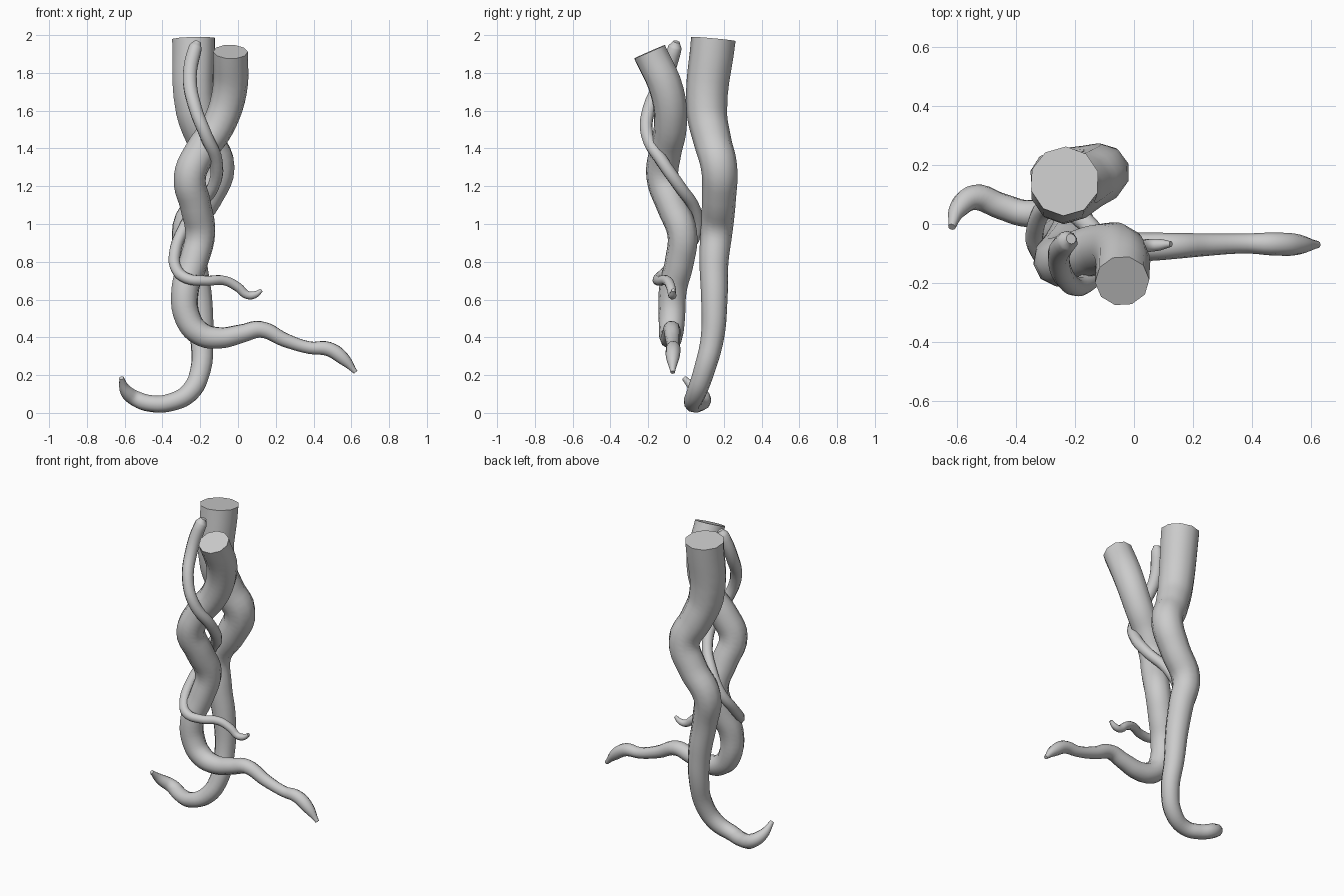
import bpy, math

def tendril(name, pts):
    """Sweep a tapered round tube along points given as (x, y, z, radius)."""
    cu = bpy.data.curves.new(name, 'CURVE')
    cu.dimensions = '3D'
    cu.bevel_depth = 1.0
    cu.bevel_resolution = 3
    cu.resolution_u = 5
    cu.use_fill_caps = True
    cu.twist_mode = 'MINIMUM'
    sp = cu.splines.new('BEZIER')
    sp.radius_interpolation = 'CARDINAL'
    sp.bezier_points.add(len(pts) - 1)
    for bp, (x, y, z, r) in zip(sp.bezier_points, pts):
        bp.co = (x, y, z)
        bp.radius = r
        bp.handle_left_type = bp.handle_right_type = 'AUTO'
    ob = bpy.data.objects.new(name, cu)
    bpy.context.collection.objects.link(ob)
    bpy.ops.object.select_all(action='DESELECT')
    ob.select_set(True)
    bpy.context.view_layer.objects.active = ob
    bpy.ops.object.convert(target='MESH')
    bpy.ops.object.shade_smooth_by_angle(angle=math.radians(55))
    return bpy.context.object

# thick root at the back, hooking left at the floor
tendril("back_root", [
    (-.235, .145, 1.98, .118), (-.225, .11, 1.6, .108), (-.17, .14, 1.44, .1),
    (-.11, .175, 1.3, .096), (-.17, .175, 1.14, .09), (-.265, .163, .98, .086),
    (-.24, .148, .8, .077), (-.205, .15, .6, .07), (-.192, .14, .4, .062),
    (-.2, .095, .22, .056), (-.26, .055, .105, .052), (-.36, .035, .055, .047),
    (-.45, .06, .048, .045), (-.54, .09, .075, .043), (-.595, .05, .12, .032),
    (-.617, -.01, .185, .013)])

# front root, winding down and reaching right
tendril("front_root", [
    (-.04, -.193, 1.912, .092), (-.045, -.1, 1.7, .092), (-.105, -.083, 1.52, .088),
    (-.2, -.11, 1.38, .086), (-.255, -.125, 1.25, .086), (-.225, -.075, 1.1, .083),
    (-.2, -.02, .95, .08), (-.235, -.035, .8, .077), (-.28, -.07, .65, .074),
    (-.265, -.075, .5, .07), (-.2, -.078, .42, .065), (-.1, -.08, .397, .058),
    (.02, -.078, .42, .05), (.12, -.075, .442, .045), (.25, -.07, .385, .038),
    (.38, -.066, .345, .034), (.48, -.068, .338, .039), (.56, -.07, .285, .034),
    (.623, -.07, .215, .012)])

# thin vine twisting round the front root
tendril("thin_vine", [
    (-.213, -.05, 1.965, .018), (-.225, -.058, 1.935, .036), (-.255, -.11, 1.78, .038),
    (-.225, -.195, 1.61, .035), (-.17, -.205, 1.47, .034), (-.115, -.125, 1.33, .034),
    (-.13, -.035, 1.2, .033), (-.22, .045, 1.08, .032), (-.29, .06, .97, .032),
    (-.333, -.01, .85, .031), (-.325, -.09, .76, .03), (-.27, -.143, .712, .029),
    (-.17, -.14, .7, .027), (-.07, -.1, .7, .026), (0, -.08, .665, .025),
    (.05, -.073, .624, .022), (.09, -.07, .626, .019), (.125, -.068, .65, .01)])
